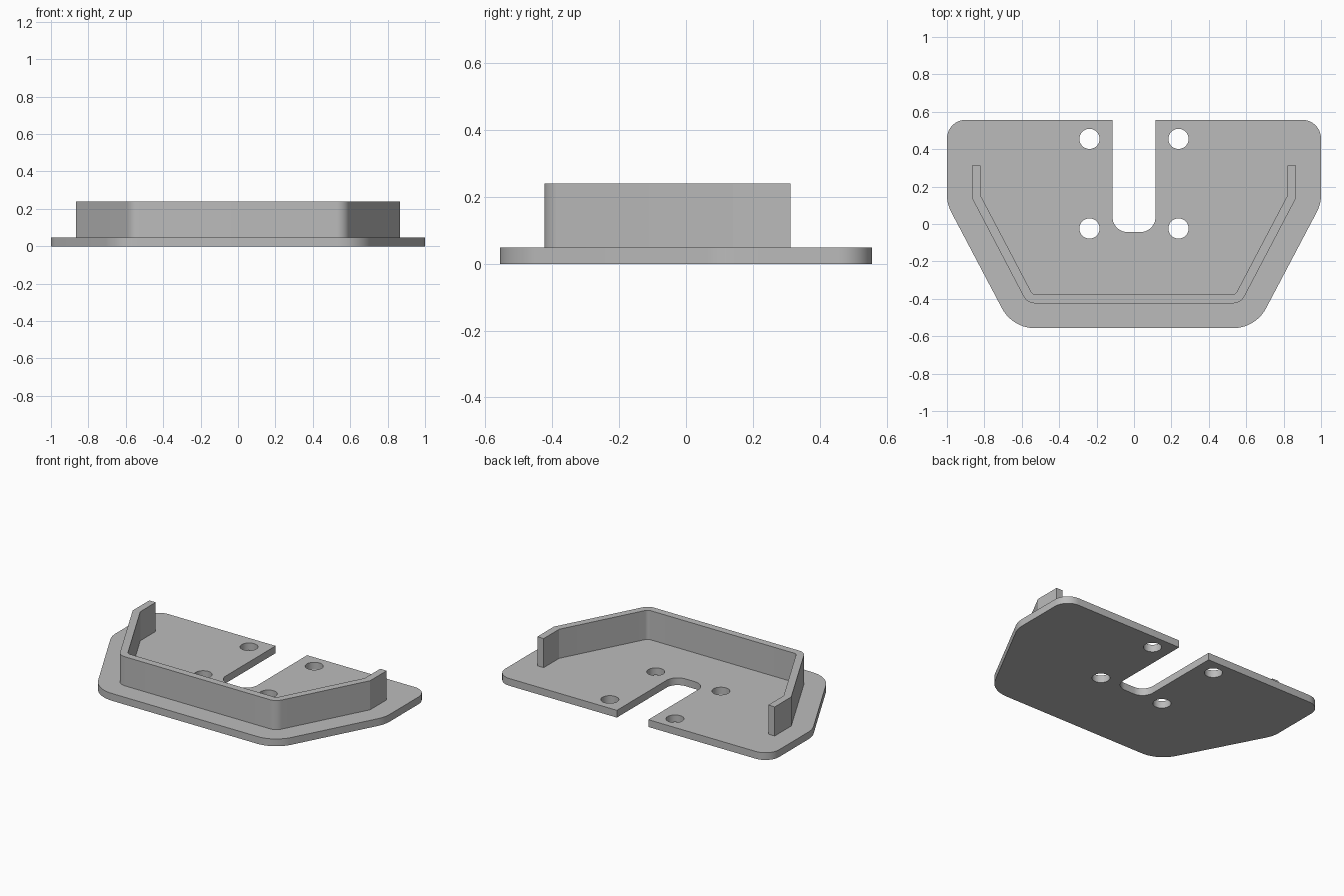
import bpy
import bmesh
import math
from mathutils import Vector

cube = bpy.data.objects.get("Cube")
if cube:
    bpy.data.objects.remove(cube, do_unlink=True)

PLATE_TOP, WALL_TOP = 0.048, 0.24

grey = bpy.data.materials.new("plain grey")
grey.use_nodes = True
colour = (0.5, 0.5, 0.5, 1)
grey.diffuse_color = colour
grey.node_tree.nodes["Principled BSDF"].inputs["Base Color"].default_value = colour


def fillet(corners, steps=10):
    """Turn (x, y, radius) corners of an open path into rounded points."""
    points = []
    for i, (x, y, r) in enumerate(corners):
        p = Vector((x, y))
        if r == 0:
            points.append(p)
            continue
        a = (Vector(corners[i - 1][:2]) - p).normalized()
        b = (Vector(corners[i + 1][:2]) - p).normalized()
        half = a.angle(b) / 2
        centre = p + (a + b).normalized() * r / math.sin(half)
        start = p + a * r / math.tan(half) - centre
        end = p + b * r / math.tan(half) - centre
        sweep = math.pi - 2 * half
        for k in range(steps + 1):
            t = k / steps
            points.append(centre + (start * math.sin((1 - t) * sweep)
                                    + end * math.sin(t * sweep)) / math.sin(sweep))
    return points


def mirrored(half):
    """Continue a right-to-centre path along its mirror image."""
    return half + [Vector((-p.x, p.y)) for p in reversed(half)]


def prism(name, outline, z0, z1):
    bm = bmesh.new()
    base = bm.faces.new([bm.verts.new((p.x, p.y, z0)) for p in outline])
    top = bmesh.ops.extrude_face_region(bm, geom=[base], use_keep_orig=True)["geom"]
    bmesh.ops.translate(bm, vec=(0, 0, z1 - z0),
                        verts=[v for v in top if isinstance(v, bmesh.types.BMVert)])
    bmesh.ops.recalc_face_normals(bm, faces=bm.faces)
    mesh = bpy.data.meshes.new(name)
    bm.to_mesh(mesh)
    bm.free()
    mesh.materials.append(grey)
    obj = bpy.data.objects.new(name, mesh)
    bpy.context.collection.objects.link(obj)
    return obj


def smooth(obj):
    bpy.ops.object.select_all(action='DESELECT')
    obj.select_set(True)
    bpy.context.view_layer.objects.active = obj
    bpy.ops.object.shade_smooth_by_angle(angle=math.radians(25))


# Base plate: rounded outer edge, then the slot open at the back
outer = fillet([(0.115, 0.557, 0), (1, 0.557, 0.1), (1, 0.107, 0.2),
                (0.65, -0.557, 0.2), (0, -0.557, 0)])[:-1]
slot = fillet([(0.115, 0.557, 0), (0.115, -0.043, 0.08), (0, -0.043, 0)])[1:-1]
slot_left = [Vector((-p.x, p.y)) for p in slot]
plate = prism("base_plate", mirrored(outer) + slot_left + slot[::-1], 0, PLATE_TOP)

# Four screw holes
for x in (-0.238, 0.238):
    for y in (-0.024, 0.455):
        circle = [Vector((x + 0.054 * math.cos(a), y + 0.054 * math.sin(a)))
                  for a in (math.tau * k / 40 for k in range(40))]
        cutter = prism("hole_cutter", circle, -0.1, 0.1)
        cutter.hide_render = True
        cut = plate.modifiers.new("screw_hole", 'BOOLEAN')
        cut.operation = 'DIFFERENCE'
        cut.solver = 'EXACT'
        cut.object = cutter
        bpy.context.view_layer.objects.active = plate
        bpy.ops.object.modifier_apply(modifier=cut.name)
        bpy.data.objects.remove(cutter, do_unlink=True)
smooth(plate)

# Upright wall following the front and angled sides
outside = fillet([(0.867, 0.313, 0), (0.867, 0.14, 0),
                  (0.571, -0.424, 0.07), (0, -0.424, 0)])[:-1]
inside = fillet([(0.82, 0.313, 0), (0.82, 0.152, 0),
                 (0.542, -0.377, 0.03), (0, -0.377, 0)])[:-1]
wall = prism("raised_wall", mirrored(outside) + mirrored(inside)[::-1],
             PLATE_TOP, WALL_TOP)
smooth(wall)
